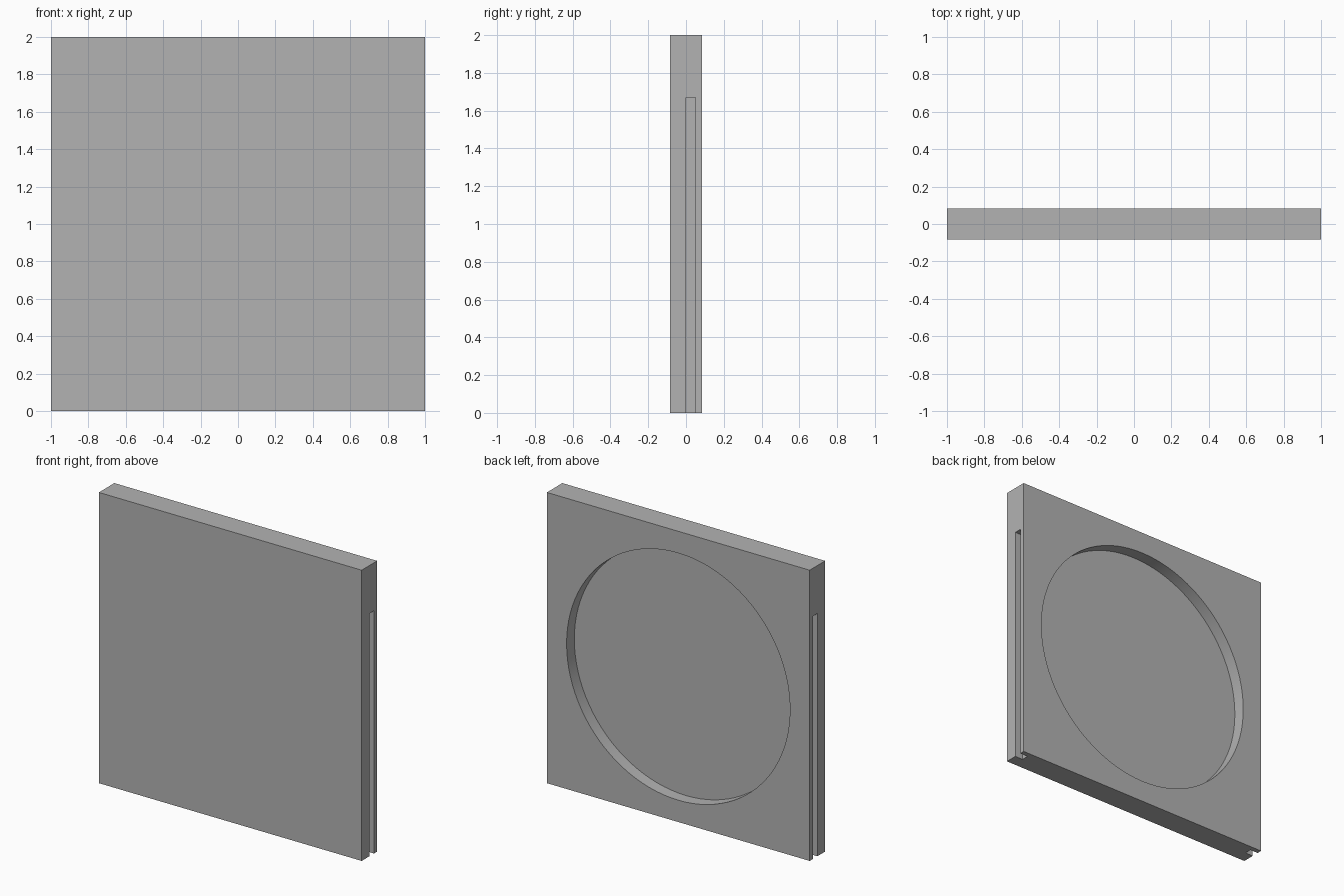
import bpy
import math

default = bpy.data.objects.get("Cube")
if default:
    bpy.data.objects.remove(default, do_unlink=True)

# Single plain grey material
grey = bpy.data.materials.new("plain_grey")
grey.use_nodes = True
colour = (0.45, 0.45, 0.45, 1)
grey.diffuse_color = colour
grey.node_tree.nodes["Principled BSDF"].inputs["Base Color"].default_value = colour


def box(name, low, high):
    """Box between two opposite corners."""
    centre = [(a + b) / 2 for a, b in zip(low, high)]
    bpy.ops.mesh.primitive_cube_add(size=1, location=centre)
    obj = bpy.context.object
    obj.name = name
    obj.scale = [b - a for a, b in zip(low, high)]
    bpy.ops.object.transform_apply(location=True, rotation=True, scale=True)
    obj.data.materials.append(grey)
    return obj


def cut(target, cutter):
    """Subtract the cutter from the target, then remove the cutter."""
    cutter.hide_render = True
    mod = target.modifiers.new("cut", "BOOLEAN")
    mod.operation = "DIFFERENCE"
    mod.solver = "EXACT"
    mod.object = cutter
    bpy.context.view_layer.objects.active = target
    bpy.ops.object.modifier_apply(modifier=mod.name)
    bpy.data.objects.remove(cutter, do_unlink=True)


half_depth = 0.084
slot_depth = 0.06

# Square panel
panel = box("square_panel", (-1, -half_depth, 0), (1, half_depth, 2))

# Round recess in the back
bpy.ops.mesh.primitive_cylinder_add(
    vertices=96, radius=0.85, depth=0.2,
    location=(0, 0.1, 1), rotation=(math.pi / 2, 0, 0))
recess = bpy.context.object
recess.name = "recess_cutter"
recess.data.materials.append(grey)
cut(panel, recess)

# Rail slots in both sides, open at the bottom
for side in (-1, 1):
    xs = sorted((side * (1 - slot_depth), side * 1.1))
    cut(panel, box("slot_cutter", (xs[0], 0, -0.1), (xs[1], 0.05, 1.67)))

# Smooth recess wall with crisp edges
bpy.ops.object.select_all(action="DESELECT")
panel.select_set(True)
bpy.context.view_layer.objects.active = panel
bpy.ops.object.shade_smooth_by_angle(angle=math.radians(30))
